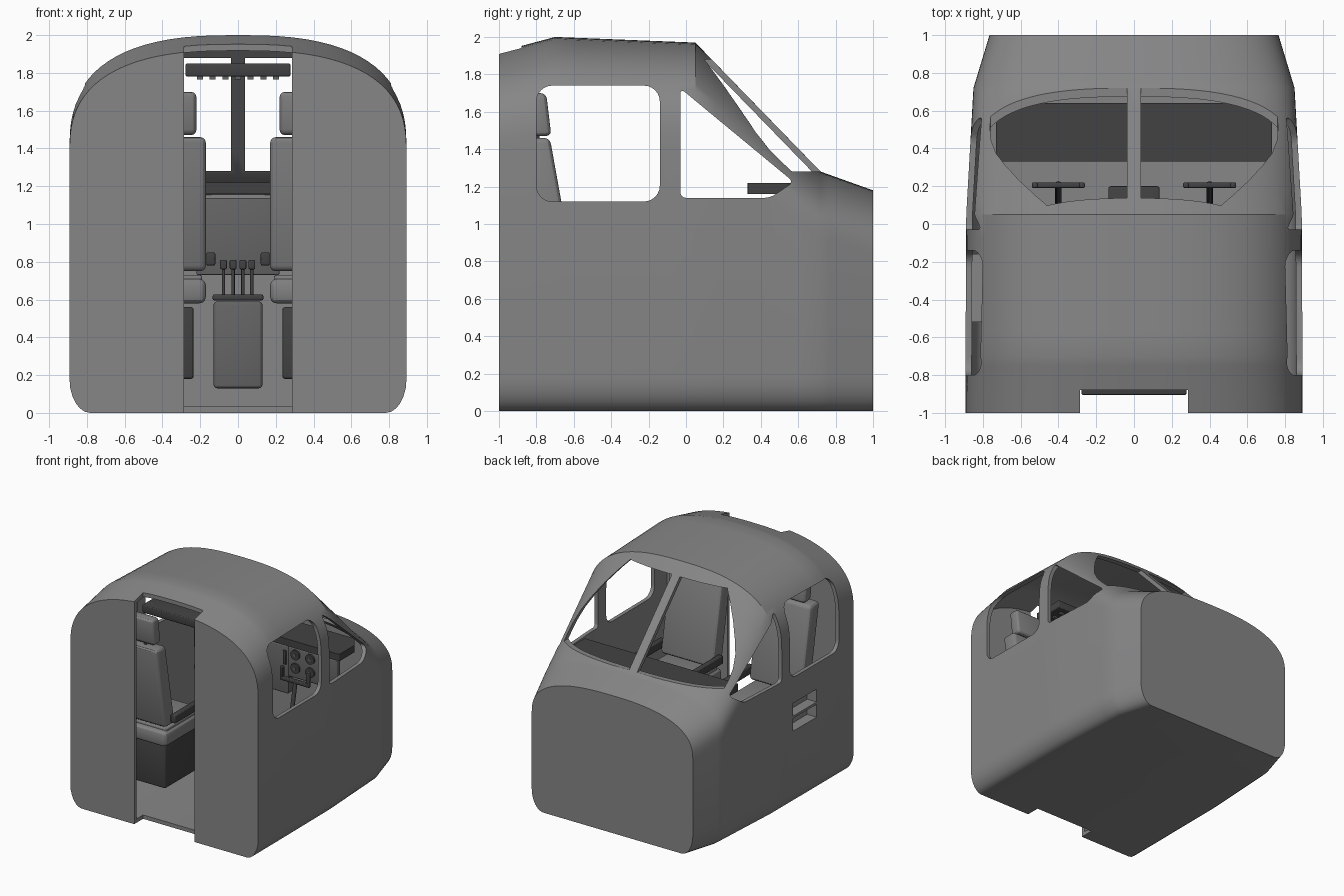
import bpy, bmesh, math
from mathutils import Matrix, Vector

if "Cube" in bpy.data.objects:
    bpy.data.objects.remove(bpy.data.objects["Cube"])


def shade(name, v):
    m = bpy.data.materials.new(name)
    m.diffuse_color = (v, v, v * 1.02, 1)
    m.use_nodes = True
    m.node_tree.nodes["Principled BSDF"].inputs["Base Color"].default_value = m.diffuse_color
    return m


paint, cloth = shade("hull_grey", .24), shade("seat_grey", .22)
panel, dark = shade("panel_grey", .13), shade("dark_trim", .055)


def finish(name, bm, mat=None):
    bmesh.ops.recalc_face_normals(bm, faces=bm.faces[:])
    me = bpy.data.meshes.new(name)
    bm.to_mesh(me)
    bm.free()
    ob = bpy.data.objects.new(name, me)
    bpy.context.collection.objects.link(ob)
    me.materials.append(mat or paint)
    smooth(ob)
    return ob


def smooth(ob):
    bpy.ops.object.select_all(action='DESELECT')
    ob.select_set(True)
    bpy.context.view_layer.objects.active = ob
    bpy.ops.object.shade_smooth_by_angle(angle=math.radians(28))


def box(name, x, y, z, r=0.0, mat=None, lean=0.0):
    """Rounded box from (min, max) ranges; lean shears it back with height."""
    bm = bmesh.new()
    bmesh.ops.create_cube(bm, size=1)
    for v in bm.verts:
        v.co = Vector([(a + b) / 2 + c * abs(b - a) for (a, b), c in zip((x, y, z), v.co)])
    if r:
        bmesh.ops.bevel(bm, geom=bm.edges[:], offset=r, segments=3, profile=0.5, affect='EDGES')
    for v in bm.verts:
        v.co.y -= lean * (v.co.z - z[0])
    return finish(name, bm, mat)


def prism(name, pts, axis, a, b, r=0.0, mat=None):
    """Extrude a 2D outline along the given axis, optionally rounding its corners."""
    bm = bmesh.new()
    at = {'x': lambda p, t: (t, p[0], p[1]), 'y': lambda p, t: (p[0], t, p[1]),
          'z': lambda p, t: (p[0], p[1], t)}[axis]
    lo = [bm.verts.new(at(p, a)) for p in pts]
    hi = [bm.verts.new(at(p, b)) for p in pts]
    n = len(pts)
    bm.faces.new(lo)
    bm.faces.new(hi)
    for i in range(n):
        bm.faces.new((lo[i], lo[(i + 1) % n], hi[(i + 1) % n], hi[i]))
    bmesh.ops.recalc_face_normals(bm, faces=bm.faces[:])
    if r:
        ed = [e for e in bm.edges if (e.verts[0] in lo) != (e.verts[1] in lo)]
        bmesh.ops.bevel(bm, geom=ed, offset=r, segments=6, profile=0.5, affect='EDGES')
    return finish(name, bm, mat)


def rod(name, p, q, r, mat=None, seg=16):
    p, q = Vector(p), Vector(q)
    d = q - p
    bm = bmesh.new()
    m = Matrix.Translation((p + q) / 2) @ d.to_track_quat('Z', 'Y').to_matrix().to_4x4()
    bmesh.ops.create_cone(bm, cap_ends=True, segments=seg, radius1=r, radius2=r, depth=d.length, matrix=m)
    return finish(name, bm, mat)


def cut(ob, cutters):
    bpy.context.view_layer.objects.active = ob
    for c in cutters:
        c.hide_render = True
        m = ob.modifiers.new("cut", 'BOOLEAN')
        m.operation, m.solver, m.object = 'DIFFERENCE', 'EXACT', c
        bpy.ops.object.modifier_apply(modifier=m.name)
    smooth(ob)


# Hull: lofted sections (y, half width, shoulder height, roof height)
stations = [(-1, .892, 1.38, 1.92), (-.7, .892, 1.42, 2.0), (.05, .888, 1.41, 1.97),
            (.72, .85, .93, 1.28), (1, .765, .83, 1.18)]
rows = []
for s, t in zip(stations, stations[1:]):
    rows += [[a + (b - a) * k / 6 for a, b in zip(s, t)] for k in range(6)]
rows.append(stations[-1])


def section(y, w, b, top):
    half = []
    for i in range(7):
        a = math.pi / 2 * i / 6
        half.append((w - .11 + .11 * math.sin(a), .18 - .18 * math.cos(a)))
    for i in range(21):
        a = math.pi / 2 * i / 20
        half.append((w * math.cos(a) ** (2 / 2.6) if i < 20 else 0,
                     b + (top - b) * math.sin(a) ** (2 / 2.6)))
    return [(x, y, z) for x, z in half] + [(-x, y, z) for x, z in half[-2::-1]]


bm = bmesh.new()
rings = [[bm.verts.new(p) for p in section(*r)] for r in rows]
n = len(rings[0])
for r0, r1 in zip(rings, rings[1:]):
    for i in range(n):
        j = (i + 1) % n
        bm.faces.new((r0[i], r0[j], r1[j], r1[i]))
bm.faces.new(rings[0])
bm.faces.new(rings[-1])
hull = finish("hull_shell", bm)
sol = hull.modifiers.new("thickness", 'SOLIDIFY')
sol.thickness, sol.offset, sol.use_even_offset = .033, -1, True
bpy.ops.object.modifier_apply(modifier=sol.name)

# Openings: door, side windows, split windshield, boarding steps
shield = [(.038, 1.28), (.76, 1.28), (.762, 1.34), (.757, 1.40), (.73, 1.49), (.68, 1.585),
          (.61, 1.695), (.53, 1.80), (.46, 1.88), (.038, 1.88)]
slots = [box("step_cutter", (-1, -.80), (-.50, -.18), z) for z in ((.79, .90), (.66, .77))]
cutters = [
    box("door_cutter", (-.285, .285), (-1.1, -.88), (-.1, 2.2)),
    prism("rear_window_cutter", [(-.8, 1.12), (-.14, 1.12), (-.14, 1.74), (-.8, 1.74)], 'x', -1.2, 1.2, .085),
    prism("front_window_cutter", [(-.03, 1.14), (.45, 1.14), (.575, 1.225), (-.03, 1.725)], 'x', -1.2, 1.2, .03),
] + [prism("windshield_cutter", [(s * x, z) for x, z in shield], 'y', .045, 1.3) for s in (1, -1)]
cut(hull, cutters + slots)
housing = box("step_housing", (-.865, -.79), (-.52, -.16), (.64, .92))
cut(housing, slots)
for c in cutters + slots:
    bpy.data.objects.remove(c)

# Glareshield and instrument panel
prism("glareshield", [(-.73, .33), (.73, .33), (.73, .54), (.66, .64), (-.66, .64), (-.73, .54)],
      'z', 1.16, 1.22, .01, dark)
box("instrument_panel", (-.68, .68), (.37, .42), (.88, 1.137), .01, panel)
box("centre_panel", (-.22, .22), (.365, .43), (.73, 1.137), .01, panel)

# Seats, yokes and dials on both sides
for s in (-1, 1):
    def sx(a, b):
        return tuple(sorted((s * a, s * b)))
    box("seat_base", sx(.235, .605), (-.65, -.22), (.18, .56), .015, dark)
    box("seat_cushion", sx(.17, .67), (-.74, -.18), (.58, .71), .035, cloth)
    box("seat_pad", sx(.19, .65), (-.70, -.22), (.69, .73), .012, cloth)
    box("seat_back", sx(.17, .67), (-.74, -.60), (.75, 1.46), .03, cloth, .18)
    box("headrest", sx(.22, .62), (-.82, -.72), (1.47, 1.70), .03, cloth, .12)
    for x in (.32, .52):
        rod("headrest_post", (s * x, -.80, 1.40), (s * x, -.79, 1.52), .012, dark)
    for a, b in ((.12, .168), (.672, .72)):
        box("armrest", sx(a, b), (-.68, -.27), (.78, .85), .01, dark)
    rod("yoke_column", (s * .4, .02, .05), (s * .4, .21, .95), .017, dark)
    box("yoke_bar", sx(.26, .54), (.19, .22), (.93, .965), .01, dark)
    for x in (.275, .525):
        box("yoke_grip", sx(x - .016, x + .016), (.19, .22), (.93, 1.05), .01, dark)
    for x in (.29, .43, .57):
        for z in (.97, 1.085):
            rod("dial", (s * x, .355, z), (s * x, .375, z), .042, dark, 24)
            rod("dial_hub", (s * x, .350, z), (s * x, .360, z), .012, panel)
    box("panel_slot", sx(.175, .205), (.355, .37), (.98, 1.10), .004, dark)

# Centre pedestal with levers
box("pedestal", (-.13, .13), (-.25, .19), (.13, .59), .02, panel)
box("pedestal_top", (-.135, .135), (-.26, .20), (.595, .627), .012, dark)
for x in (-.077, -.026, .026, .073):
    rod("lever", (x, -.03, .62), (x, -.03, .77), .009, dark)
    box("lever_knob", (x - .018, x + .018), (-.05, -.01), (.76, .81), .008, dark)

# Overhead switch panel
box("overhead_panel", (-.278, .278), (-.905, -.62), (1.78, 1.85), .01, dark)
for i in range(-3, 4):
    for y in (-.84, -.76, -.68):
        box("overhead_switch", (i * .067 - .016, i * .067 + .016), (y - .012, y + .012), (1.765, 1.785), 0, panel)
